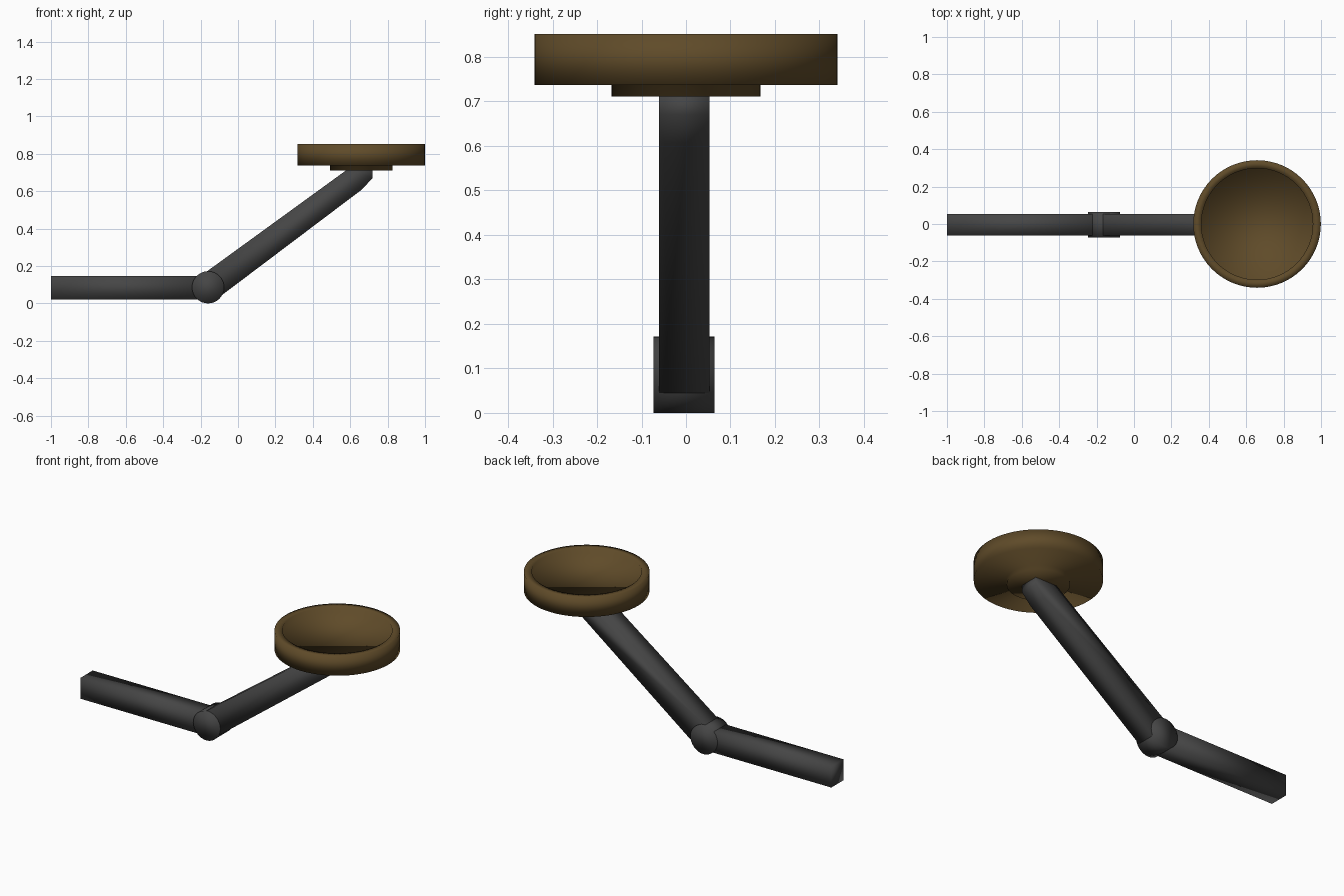
import bpy, bmesh, math
from mathutils import Matrix, Vector

if "Cube" in bpy.data.objects:
    bpy.data.objects.remove(bpy.data.objects["Cube"])


def material(name, rgb):
    m = bpy.data.materials.new(name)
    m.diffuse_color = (*rgb, 1)
    m.use_nodes = True
    m.node_tree.nodes["Principled BSDF"].inputs["Base Color"].default_value = m.diffuse_color
    return m


GRAY = material("dark gray", (0.06, 0.06, 0.06))
BROWN = material("brown", (0.115, 0.07, 0.022))
YC = -0.004  # arm centre line


def finish(name, bm, mat):
    bmesh.ops.recalc_face_normals(bm, faces=bm.faces)
    for f in bm.faces:
        f.smooth = True
    me = bpy.data.meshes.new(name)
    bm.to_mesh(me)
    bm.free()
    me.materials.append(mat)
    ob = bpy.data.objects.new(name, me)
    bpy.context.collection.objects.link(ob)
    return ob


def prism(name, profile, half_width, mat):
    """Extrude an xz outline along y."""
    bm = bmesh.new()
    face = bm.faces.new([bm.verts.new((x, YC - half_width, z)) for x, z in profile])
    ext = bmesh.ops.extrude_face_region(bm, geom=[face])["geom"]
    bmesh.ops.translate(bm, vec=(0, 2 * half_width, 0),
                        verts=[v for v in ext if isinstance(v, bmesh.types.BMVert)])
    return finish(name, bm, mat)


def lathe(name, profile, x, steps, mat):
    """Spin a radius/height profile about a vertical axis at x, then cap the ends."""
    bm = bmesh.new()
    rings = []
    for r, z in profile:
        rings.append([bm.verts.new((x + r * math.cos(2 * math.pi * i / steps),
                                    r * math.sin(2 * math.pi * i / steps), z))
                      for i in range(steps)])
    for a, b in zip(rings, rings[1:]):
        for i in range(steps):
            j = (i + 1) % steps
            bm.faces.new((a[i], a[j], b[j], b[i]))
    bm.faces.new(rings[0])
    bm.faces.new(rings[-1])
    return finish(name, bm, mat)


# horizontal arm
prism("lower_arm", [(-1, 0.02), (-0.16, 0.02), (-0.16, 0.146), (-1, 0.146)], 0.057, GRAY)

# slanted arm with a clipped upper end under the plate
prism("upper_arm", [(-0.165, 0.045), (-0.085, 0.045), (0.66, 0.607), (0.72, 0.67),
                    (0.72, 0.72), (0.59, 0.72), (-0.165, 0.172)], 0.057, GRAY)

# pivot between the arms
bm = bmesh.new()
bmesh.ops.create_cone(bm, cap_ends=True, segments=32, radius1=0.086, radius2=0.086, depth=0.137,
                      matrix=Matrix.Translation(Vector((-0.16, YC, 0.086)))
                      @ Matrix.Rotation(math.pi / 2, 4, 'X'))
finish("pivot", bm, GRAY)

# round dish with a mounting plate below and a shallow recess on top
lathe("dish", [(0.167, 0.711), (0.167, 0.737), (0.341, 0.737), (0.341, 0.852),
               (0.298, 0.852), (0.298, 0.82)], 0.658, 64, BROWN)
